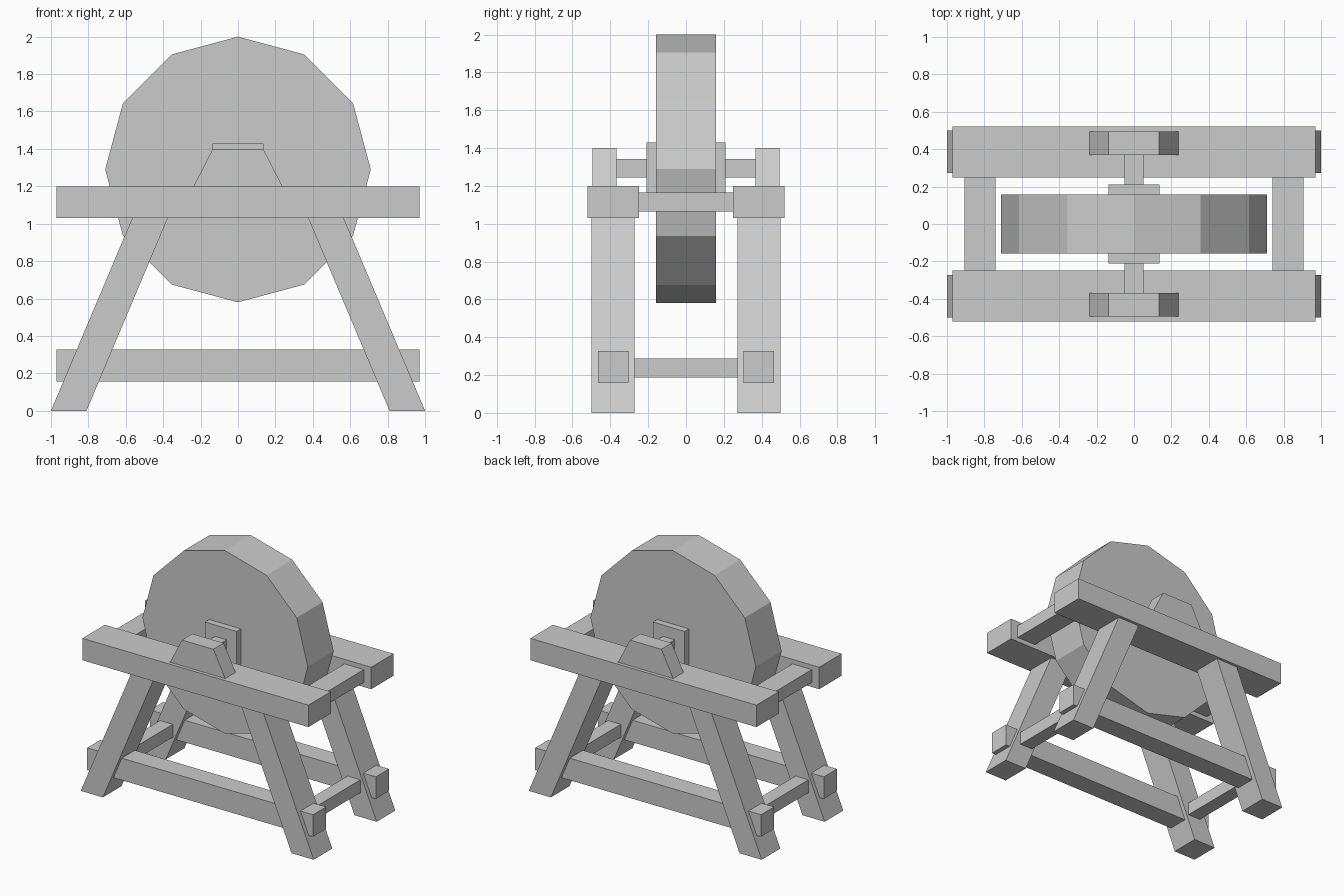
import bpy, math

if "Cube" in bpy.data.objects:
    bpy.data.objects.remove(bpy.data.objects["Cube"])

def prism(name, pts, y0, y1):
    """Extrude an (x, z) profile from y0 to y1."""
    if sum(a[0] * b[1] - b[0] * a[1] for a, b in zip(pts, pts[1:] + pts[:1])) < 0:
        pts = pts[::-1]
    n = len(pts)
    verts = [(x, y, z) for y in (y0, y1) for x, z in pts]
    faces = [tuple(range(n)), tuple(range(2 * n - 1, n - 1, -1))]
    faces += [((i + 1) % n, i, n + i, n + (i + 1) % n) for i in range(n)]
    me = bpy.data.meshes.new(name)
    me.from_pydata(verts, [], faces)
    ob = bpy.data.objects.new(name, me)
    bpy.context.collection.objects.link(ob)
    return ob

def box(name, x0, x1, y0, y1, z0, z1):
    return prism(name, [(x0, z0), (x1, z0), (x1, z1), (x0, z1)], y0, y1)

# Twelve-sided grinding stone with a vertex at the top
CZ, R = 1.29, 0.71
stone = [(R * math.sin(i * math.pi / 6), CZ + R * math.cos(i * math.pi / 6)) for i in range(12)]
prism("grinding_stone", stone, -0.158, 0.158)

# Axle through the stone
box("axle", -0.05, 0.05, -0.38, 0.38, 1.245, 1.342)

for s, side in ((-1, "front"), (1, "back")):
    def ys(a, b):
        return sorted((s * a, s * b))
    # Long rails, bearing block and hub plate on each side
    box(side + "_top_rail", -0.97, 0.97, *ys(0.248, 0.522), 1.03, 1.2)
    box(side + "_lower_rail", -0.97, 0.97, *ys(0.305, 0.465), 0.157, 0.328)
    prism(side + "_bearing_block",
          [(-0.24, 1.195), (0.24, 1.195), (0.135, 1.4), (-0.135, 1.4)], *ys(0.368, 0.495))
    box(side + "_hub_plate", -0.136, 0.136, *ys(0.15, 0.21), 1.157, 1.43)
    # Splayed legs
    for m, end in ((-1, "left"), (1, "right")):
        leg = [(m * 0.81, 0), (m * 1.0, 0), (m * 0.557, 1.05), (m * 0.367, 1.05)]
        prism(f"{side}_{end}_leg", leg, *ys(0.272, 0.5))

# Cross bars joining the two sides
for m, end in ((-1, "left"), (1, "right")):
    box(end + "_top_crossbar", *sorted((m * 0.74, m * 0.906)), -0.26, 0.26, 1.065, 1.165)
    box(end + "_lower_crossbar", *sorted((m * 0.75, m * 0.86)), -0.31, 0.31, 0.188, 0.288)
